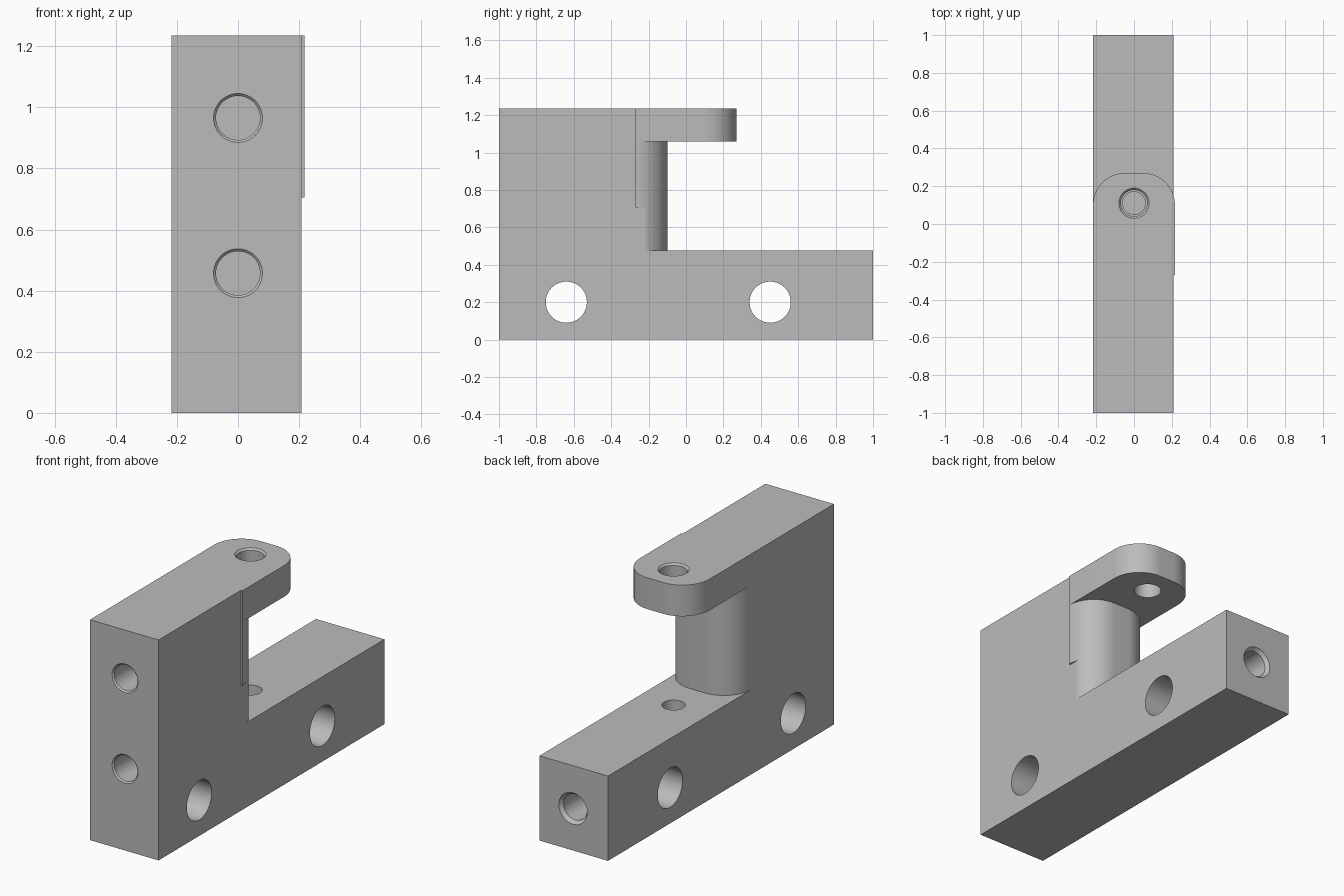
import bpy, bmesh, math
from mathutils import Matrix, Vector

if "Cube" in bpy.data.objects:
    bpy.data.objects.remove(bpy.data.objects["Cube"], do_unlink=True)

LEFT, RIGHT, WIDE = -0.217, 0.208, 0.217
STEP_Y, CORNER = -0.27, 0.17
BASE_TOP, TAB_Z, LUG_Z, TOP = 0.475, 0.705, 1.06, 1.235

grey = bpy.data.materials.new("satin grey")
grey.use_nodes = True
colour = (0.5, 0.5, 0.5, 1)
grey.diffuse_color = colour
grey.node_tree.nodes["Principled BSDF"].inputs["Base Color"].default_value = colour


def prism(name, points, direction):
    """Extrude a closed 3D outline along a direction."""
    bm = bmesh.new()
    face = bm.faces.new([bm.verts.new(p) for p in points])
    out = bmesh.ops.extrude_face_region(bm, geom=[face])
    moved = [v for v in out["geom"] if isinstance(v, bmesh.types.BMVert)]
    bmesh.ops.translate(bm, verts=moved, vec=direction)
    bmesh.ops.recalc_face_normals(bm, faces=bm.faces)
    return finish(name, bm)


def finish(name, bm):
    mesh = bpy.data.meshes.new(name)
    bm.to_mesh(mesh)
    bm.free()
    obj = bpy.data.objects.new(name, mesh)
    bpy.context.collection.objects.link(obj)
    mesh.materials.append(grey)
    return obj


def rounded_end(name, z0, z1, end_y, limit):
    """Block with two rounded corners towards the back, trimmed at x = limit."""
    steps = 24
    arc = [(WIDE - CORNER + CORNER * math.cos(a), end_y - CORNER + CORNER * math.sin(a))
           for a in (i * math.pi / 2 / steps for i in range(steps + 1))]
    outline = [(x, y) for x, y in arc] + [(-x, y) for x, y in reversed(arc)]
    outline = [(min(x, limit), y) for x, y in outline]
    # Run the straight sides forward to the block
    if end_y - CORNER > STEP_Y + 0.001:
        outline = [(limit, STEP_Y)] + outline + [(LEFT, STEP_Y)]
    return prism(name, [(x, y, z0) for x, y in outline], (0, 0, z1 - z0))


def drill(name, start, direction, profile):
    """Turned cutter from (radius, depth) pairs."""
    bm = bmesh.new()
    rings = []
    for radius, depth in profile:
        rings.append([bm.verts.new((radius * math.cos(a), radius * math.sin(a), depth))
                      for a in (i * math.tau / 48 for i in range(48))])
    for lower, upper in zip(rings, rings[1:]):
        for i in range(48):
            j = (i + 1) % 48
            bm.faces.new((lower[i], lower[j], upper[j], upper[i]))
    bm.faces.new(rings[0])
    bm.faces.new(rings[-1])
    bmesh.ops.recalc_face_normals(bm, faces=bm.faces)
    turn = Vector((0, 0, 1)).rotation_difference(Vector(direction)).to_matrix().to_4x4()
    bm.transform(Matrix.Translation(start) @ turn)
    return finish(name, bm)


# L-shaped block
outline = [(-1, 0), (1, 0), (1, BASE_TOP), (STEP_Y, BASE_TOP), (STEP_Y, TOP), (-1, TOP)]
bracket = prism("bracket_body", [(LEFT, y, z) for y, z in outline], (RIGHT - LEFT, 0, 0))

# Rounded column, its proud upper part, and the overhanging lug
additions = [
    rounded_end("column_lower", BASE_TOP, TAB_Z, -0.10, RIGHT),
    rounded_end("column_upper", TAB_Z, LUG_Z, -0.10, WIDE),
    rounded_end("lug", LUG_Z, TOP, 0.27, WIDE),
]

# Cross holes, end holes with chamfers, lug hole and blind hole below it
cuts = [drill("cross_hole", (-0.4, y, 0.2), (1, 0, 0), [(0.11, 0), (0.11, 0.8)])
        for y in (-0.64, 0.45)]
cuts += [drill("front_hole", (0, -1, z), (0, 1, 0),
               [(0.088, -0.008), (0.072, 0.008), (0.072, 0.3)]) for z in (0.457, 0.965)]
cuts += [
    drill("back_hole", (0, 1, 0.235), (0, -1, 0),
          [(0.096, -0.01), (0.072, 0.02), (0.072, 0.3)]),
    drill("lug_hole", (0, 0.11, TOP), (0, 0, -1),
          [(0.09, -0.01), (0.07, 0.01), (0.07, 0.3)]),
    drill("pin_hole", (0, 0.11, BASE_TOP), (0, 0, -1), [(0.06, -0.1), (0.06, 0.25)]),
]

bpy.context.view_layer.objects.active = bracket
for operation, parts in (("UNION", additions), ("DIFFERENCE", cuts)):
    for part in parts:
        mod = bracket.modifiers.new(part.name, "BOOLEAN")
        mod.operation, mod.solver, mod.object = operation, "EXACT", part
        bpy.ops.object.modifier_apply(modifier=mod.name)
        bpy.data.objects.remove(part, do_unlink=True)

# Smooth curves, crisp edges
bpy.ops.object.select_all(action="DESELECT")
bracket.select_set(True)
bpy.ops.object.shade_smooth_by_angle(angle=math.radians(25))
